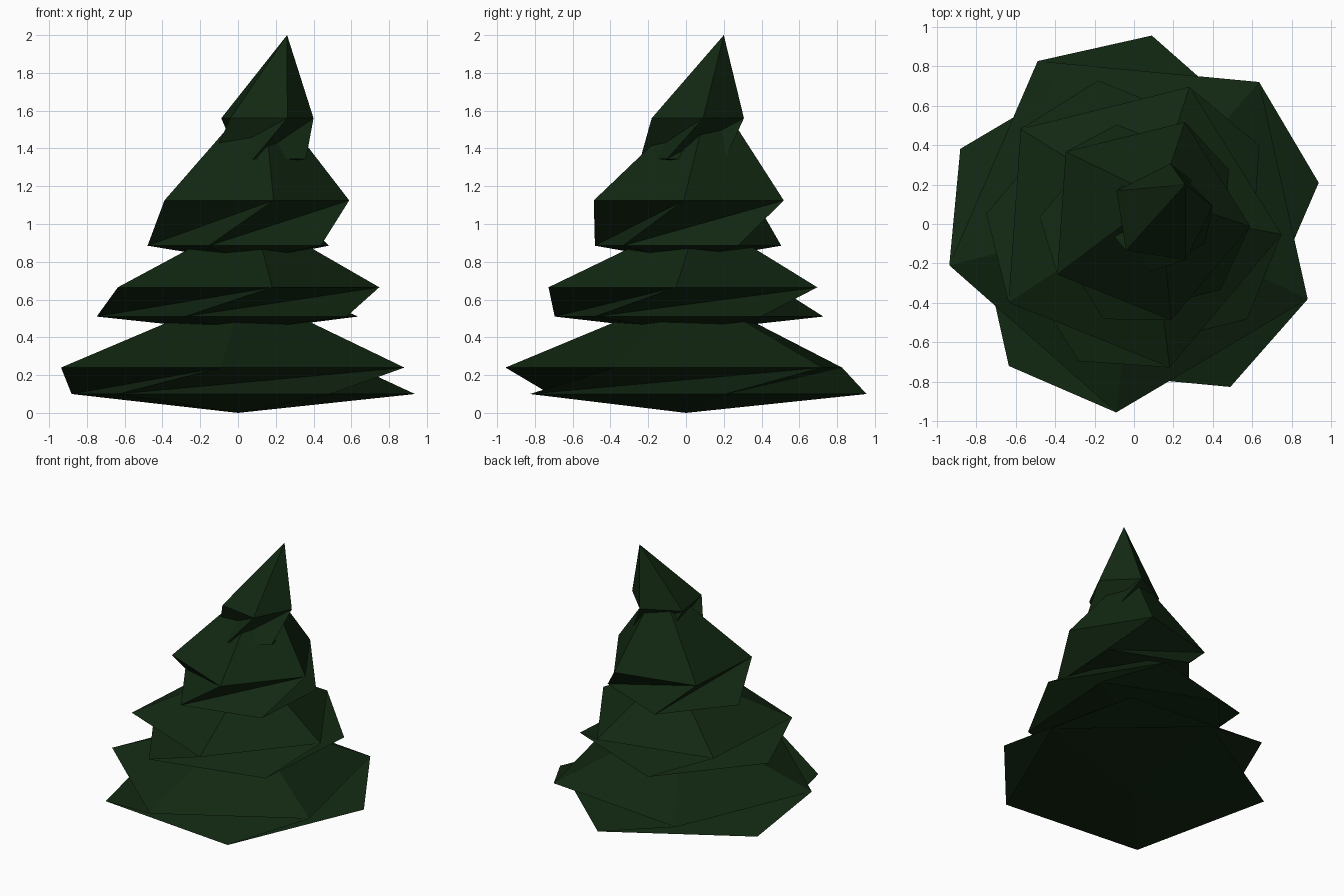
import bpy, math

if "Cube" in bpy.data.objects:
    bpy.data.objects.remove(bpy.data.objects["Cube"])

green = bpy.data.materials.new("dark_pine_green")
green.diffuse_color = (0.006, 0.021, 0.006, 1)
green.use_nodes = True
green.node_tree.nodes["Principled BSDF"].inputs["Base Color"].default_value = green.diffuse_color


def ring(cx, cy, z, radius, phase):
    """Five points evenly spaced round a centre."""
    return [(cx + radius * math.cos(math.radians(phase + 72 * i)),
             cy + radius * math.sin(math.radians(phase + 72 * i)), z)
            for i in range(5)]


def foliage_tier(name, bottom, lower, upper, top):
    """Twenty-sided tier, its upper ring twisted a further fifth of a turn."""
    verts = [bottom] + ring(*lower) + ring(*upper) + [top]
    faces = []
    for i in range(5):
        j = (i + 1) % 5
        low, low_next = 1 + i, 1 + j
        up, up_next = 6 + j, 6 + (i + 2) % 5
        up_prev = 6 + i
        faces += [(0, low_next, low),          # underside
                  (low, up, up_prev),          # twisted side
                  (low, low_next, up),         # twisted side
                  (11, up, up_next)]           # sloping top
    mesh = bpy.data.meshes.new(name)
    mesh.from_pydata(verts, [], faces)
    mesh.materials.append(green)
    mesh.update()
    obj = bpy.data.objects.new(name, mesh)
    bpy.context.collection.objects.link(obj)


# Four leaning tiers: bottom point, lower ring, upper ring, top point
foliage_tier("bottom_tier", (0, 0, 0),
             (0, 0, 0.10, 0.96, 12.6), (0, 0, 0.24, 0.96, 48.6),
             (0.03, 0.03, 0.65))
foliage_tier("lower_middle_tier", (0, 0, 0.43),
             (0, 0, 0.51, 0.75, 32), (0, 0, 0.665, 0.75, 68),
             (0.08, 0.07, 1.05))
foliage_tier("upper_middle_tier", (0.04, 0, 0.80),
             (0.04, 0, 0.885, 0.52, 32), (0.06, 0.026, 1.125, 0.53, 68),
             (0.13, 0.135, 1.72))
foliage_tier("top_tier", (0.12, 0.02, 1.30),
             (0.124, 0.02, 1.345, 0.265, 45), (0.143, 0.05, 1.56, 0.26, 81),
             (0.26, 0.20, 2.0))
